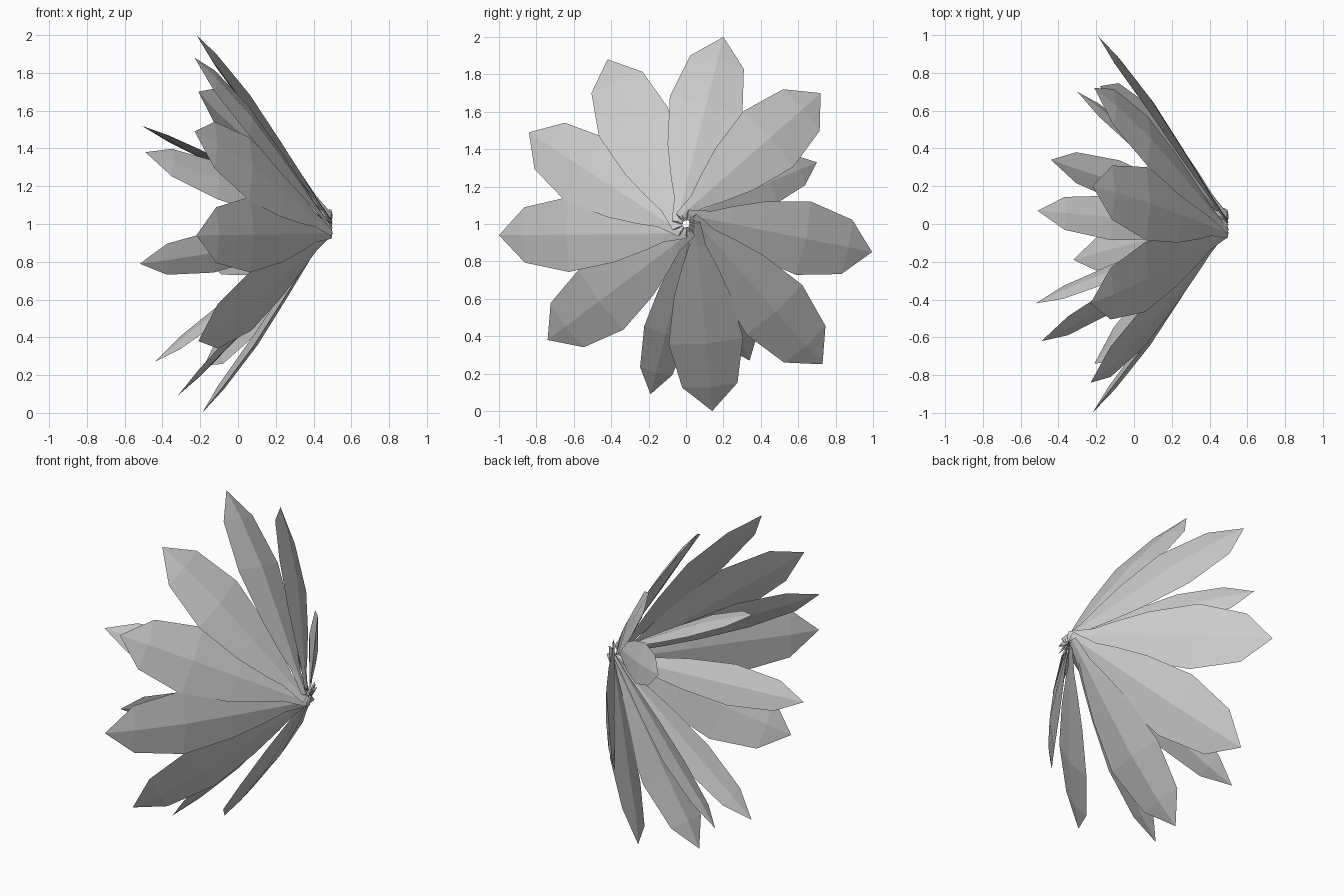
import bpy
from mathutils import Vector

if "Cube" in bpy.data.objects:
    bpy.data.objects.remove(bpy.data.objects["Cube"])

APEX = Vector((0.495, 0, 1.0))

# Half-width profile along a petal: (fraction of length, half width)
PROFILE = [(0.0, 0.028), (0.12, 0.045), (0.22, 0.09), (0.38, 0.15),
           (0.62, 0.2), (0.86, 0.148), (1.0, 0.0)]


def petal(name, tip, scale, bulge, offset):
    """Thin, faceted, slightly cupped petal; its base sits off-centre for a swirl."""
    tip = Vector(tip)
    swirl = Vector((1, 0, 0)).cross(tip - APEX).normalized()
    base = APEX + swirl * offset
    axis = tip - base
    d = axis.normalized()
    side = d.cross(Vector((1, 0, 0))).normalized()
    out = side.cross(d).normalized()
    if out.x < 0:
        out = -out
    verts, faces = [], []
    for t, w in PROFILE[:-1]:
        w *= scale
        c = base + axis * t + out * bulge * min(t / 0.62, (1 - t) / 0.38)
        th = 0.11 * w + 0.003
        # lens section: edge, outer ridge, edge, inner ridge
        for s, o in ((-1, 0), (0, 1), (1, 0), (0, -0.9)):
            verts.append(c + side * s * w + out * o * th)
    rows, n = len(PROFILE) - 1, 4
    for r in range(rows - 1):
        for k in range(n):
            a, b = r * n + k, r * n + (k + 1) % n
            faces.append((a, b, b + n, a + n))
    verts.append(tip)
    last = (rows - 1) * n
    for k in range(n):
        faces.append((last + k, last + (k + 1) % n, len(verts) - 1))
    faces.append(tuple(reversed(range(n))))
    me = bpy.data.meshes.new(name)
    me.from_pydata(verts, [], faces)
    me.update()
    ob = bpy.data.objects.new(name, me)
    bpy.context.collection.objects.link(ob)


# Outer ring of broad petals
outer = [(-0.22, 0.2, 2.0), (-0.21, 0.72, 1.70), (-0.19, 0.995, 0.85),
         (-0.18, 0.73, 0.25), (-0.19, 0.14, 0.0), (-0.21, -0.74, 0.38),
         (-0.22, -1.0, 0.94), (-0.23, -0.84, 1.49), (-0.23, -0.42, 1.88)]
for i, tip in enumerate(outer):
    petal(f"outer_petal_{i + 1}", tip, 1.0, 0.016, 0.05)

# Inner narrower petals
inner = [(-0.32, -0.19, 0.09), (-0.30, 0.70, 1.33), (-0.44, 0.34, 0.27),
         (-0.51, 0.07, 1.52), (-0.52, -0.42, 0.79), (-0.49, -0.62, 1.38)]
for i, tip in enumerate(inner):
    petal(f"inner_petal_{i + 1}", tip, 0.6, 0.012, 0.035)
